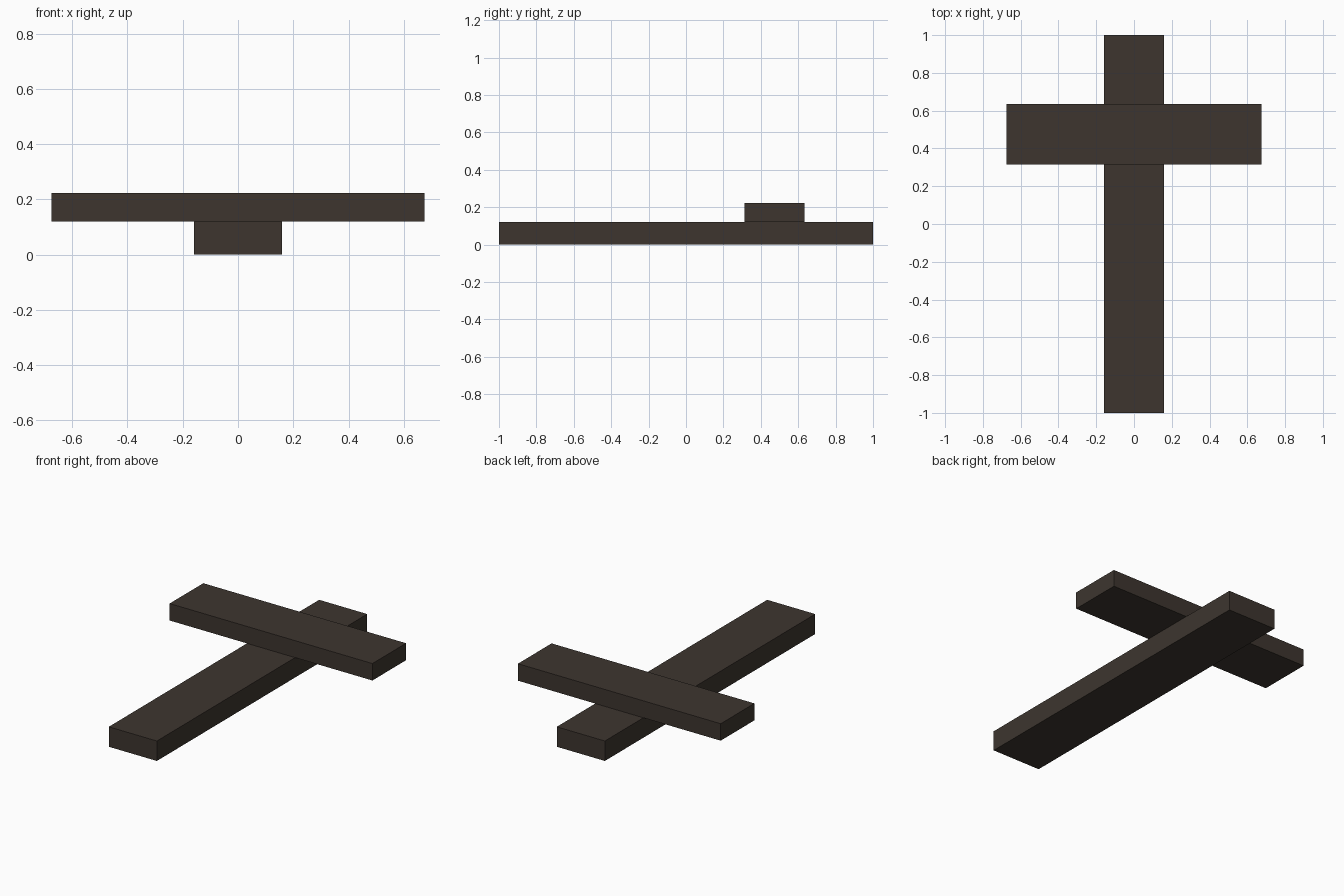
import bpy

cube = bpy.data.objects.get("Cube")
if cube:
    bpy.data.objects.remove(cube, do_unlink=True)

# Dark weathered timber
wood = bpy.data.materials.new("dark_brown_wood")
wood.use_nodes = True
colour = (0.047, 0.036, 0.028, 1)
wood.diffuse_color = colour
shader = next(n for n in wood.node_tree.nodes if n.type == "BSDF_PRINCIPLED")
shader.inputs["Base Color"].default_value = colour
shader.inputs["Roughness"].default_value = 0.9


def plank(name, size, centre):
    bpy.ops.mesh.primitive_cube_add(size=1, location=centre)
    board = bpy.context.object
    board.name = board.data.name = name
    board.scale = size
    bpy.ops.object.transform_apply(location=False, rotation=False, scale=True)
    board.data.materials.append(wood)
    return board


# Long board lying on the ground, with a shorter board across its top
long_thickness, cross_thickness, width = 0.12, 0.102, 0.32
plank("long_plank", (width, 2, long_thickness), (0, 0, long_thickness / 2))
plank("cross_plank", (1.35, width, cross_thickness),
      (0, 0.474, long_thickness + cross_thickness / 2))
